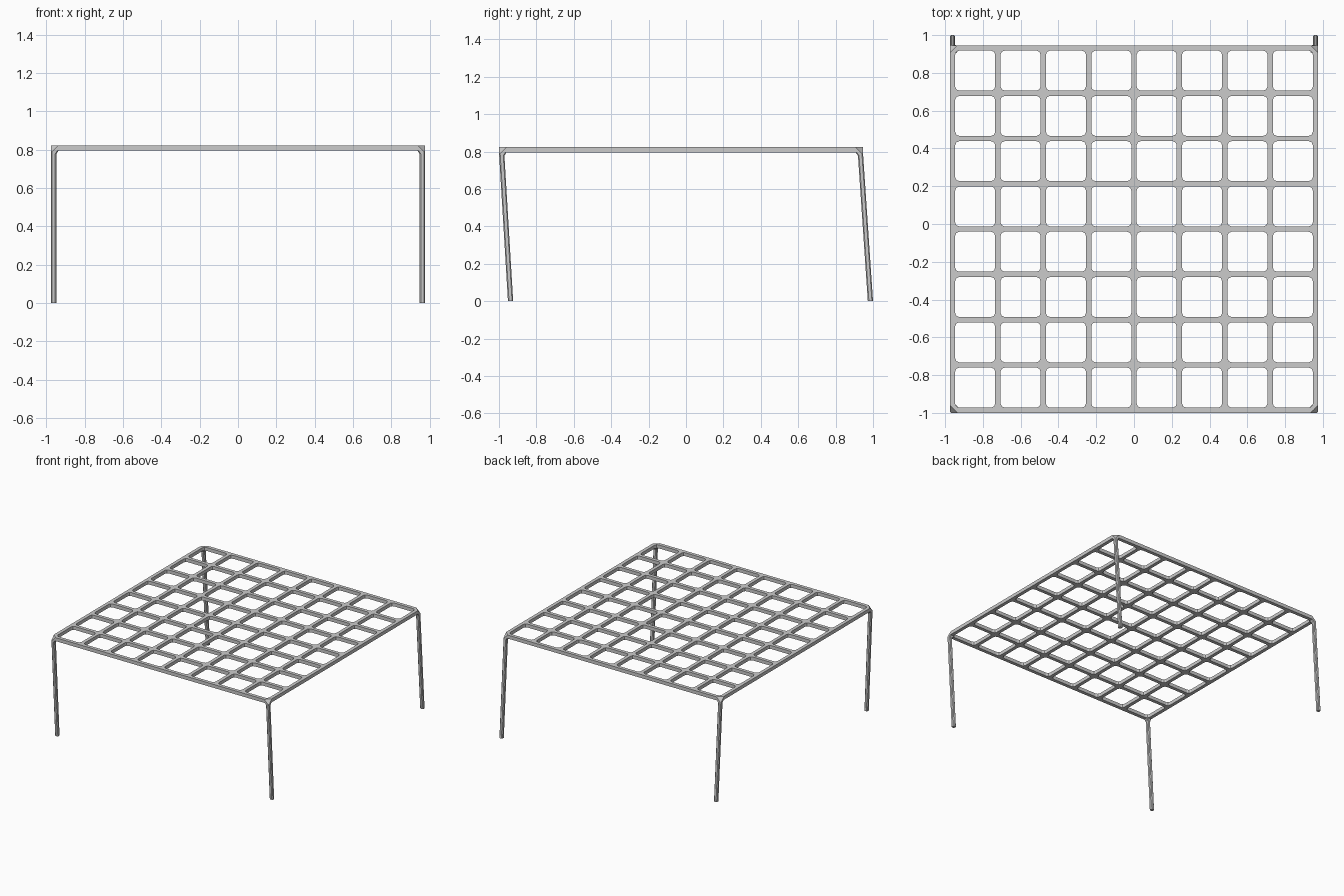
import bpy, bmesh, math
from mathutils import Vector

if "Cube" in bpy.data.objects:
    bpy.data.objects.remove(bpy.data.objects["Cube"])

BAR = 0.028                      # bar thickness
TOP, UNDER = 0.823, 0.795        # grid plate height range
HX, Y0, Y1 = 0.975, -1.0, 0.946  # outer limits of the grid plate
CELLS, RADIUS, SEG = 8, 0.022, 2
CORNER_CUT = 0.04


def cut_corner(bm, sx, sy):
    """Slice the outer tip off a top corner with a diagonal plane and cap it."""
    corner = Vector((sx * HX, Y1 if sy > 0 else Y0, TOP))
    res = bmesh.ops.bisect_plane(
        bm, geom=bm.verts[:] + bm.edges[:] + bm.faces[:], dist=1e-6,
        plane_co=corner - Vector((sx * CORNER_CUT, 0, 0)),
        plane_no=Vector((sx, sy, 1)).normalized(), clear_outer=True)
    edges = [e for e in res["geom_cut"]
             if isinstance(e, bmesh.types.BMEdge) and e.is_boundary]
    if edges:
        bmesh.ops.holes_fill(bm, edges=edges, sides=0)


def finish(bm, name):
    bmesh.ops.recalc_face_normals(bm, faces=bm.faces)
    mesh = bpy.data.meshes.new(name)
    bm.to_mesh(mesh)
    bm.free()
    obj = bpy.data.objects.new(name, mesh)
    bpy.context.collection.objects.link(obj)
    return obj


def bar_centres(lo, hi):
    step = (hi - lo - BAR) / CELLS
    return [lo + BAR / 2 + i * step for i in range(CELLS + 1)]


# Grid top: square cells with round-cornered holes
def build_grid():
    bm = bmesh.new()
    cx, cy = bar_centres(-HX, HX), bar_centres(Y0, Y1)
    ex = [-HX] + cx[1:-1] + [HX]
    ey = [Y0] + cy[1:-1] + [Y1]
    h = BAR / 2
    signs = [(-1, -1), (1, -1), (1, 1), (-1, 1)]
    for i in range(CELLS):
        for j in range(CELLS):
            outer, arcs = [], []
            for k, (sx, sy) in enumerate(signs):
                a, b = i + (sx > 0), j + (sy > 0)
                outer.append(bm.verts.new((ex[a], ey[b], TOP)))
                ox = cx[a] - sx * (h + RADIUS)
                oy = cy[b] - sy * (h + RADIUS)
                arc = []
                for s in range(SEG + 1):
                    t = math.pi + (k + s / SEG) * math.pi / 2
                    arc.append(bm.verts.new((ox + RADIUS * math.cos(t),
                                             oy + RADIUS * math.sin(t), TOP)))
                arcs.append(arc)
            for k in range(4):
                n = (k + 1) % 4
                for p, q in zip(arcs[k], arcs[k][1:]):
                    bm.faces.new((outer[k], q, p))
                bm.faces.new((outer[k], outer[n], arcs[n][0], arcs[k][-1]))
    bmesh.ops.remove_doubles(bm, verts=bm.verts, dist=1e-5)
    res = bmesh.ops.extrude_face_region(bm, geom=bm.faces[:])
    new = [v for v in res["geom"] if isinstance(v, bmesh.types.BMVert)]
    bmesh.ops.translate(bm, verts=new, vec=(0, 0, UNDER - TOP))
    bmesh.ops.recalc_face_normals(bm, faces=bm.faces)
    for sx, sy in signs:
        cut_corner(bm, sx, sy)
    finish(bm, "grid_top")


# Leaning leg: chamfered square section with a small flare under the grid
def build_leg(name, sx, sy, y_foot, y_head):
    bm = bmesh.new()
    h, c, x0 = BAR / 2, 0.006, sx * (HX - BAR / 2)
    section = [(h, h - c), (h - c, h), (c - h, h), (-h, h - c),
               (-h, c - h), (c - h, -h), (h - c, -h), (h, c - h)]
    loops = []
    for z, flare in ((0, 0), (0.778, 0), (0.797, 0.013)):
        y = y_foot + (y_head - y_foot) * z / 0.797
        loop = []
        for px, py in section:
            fx = -sx * flare if px * sx < 0 else 0
            fy = -sy * flare if py * sy < 0 else 0
            loop.append(bm.verts.new((x0 + px + fx, y + py + fy, z)))
        loops.append(loop)
    for lo, hi in zip(loops, loops[1:]):
        for k in range(8):
            n = (k + 1) % 8
            bm.faces.new((lo[k], lo[n], hi[n], hi[k]))
    bm.faces.new(loops[0][::-1])
    bm.faces.new(loops[-1])
    cut_corner(bm, sx, sy)
    finish(bm, name)


build_grid()
for side, sx in (("left", -1), ("right", 1)):
    build_leg("front_leg_" + side, sx, -1, -0.938, Y0 + BAR / 2)
    build_leg("back_leg_" + side, sx, 1, 0.986, Y1 - BAR / 2)
